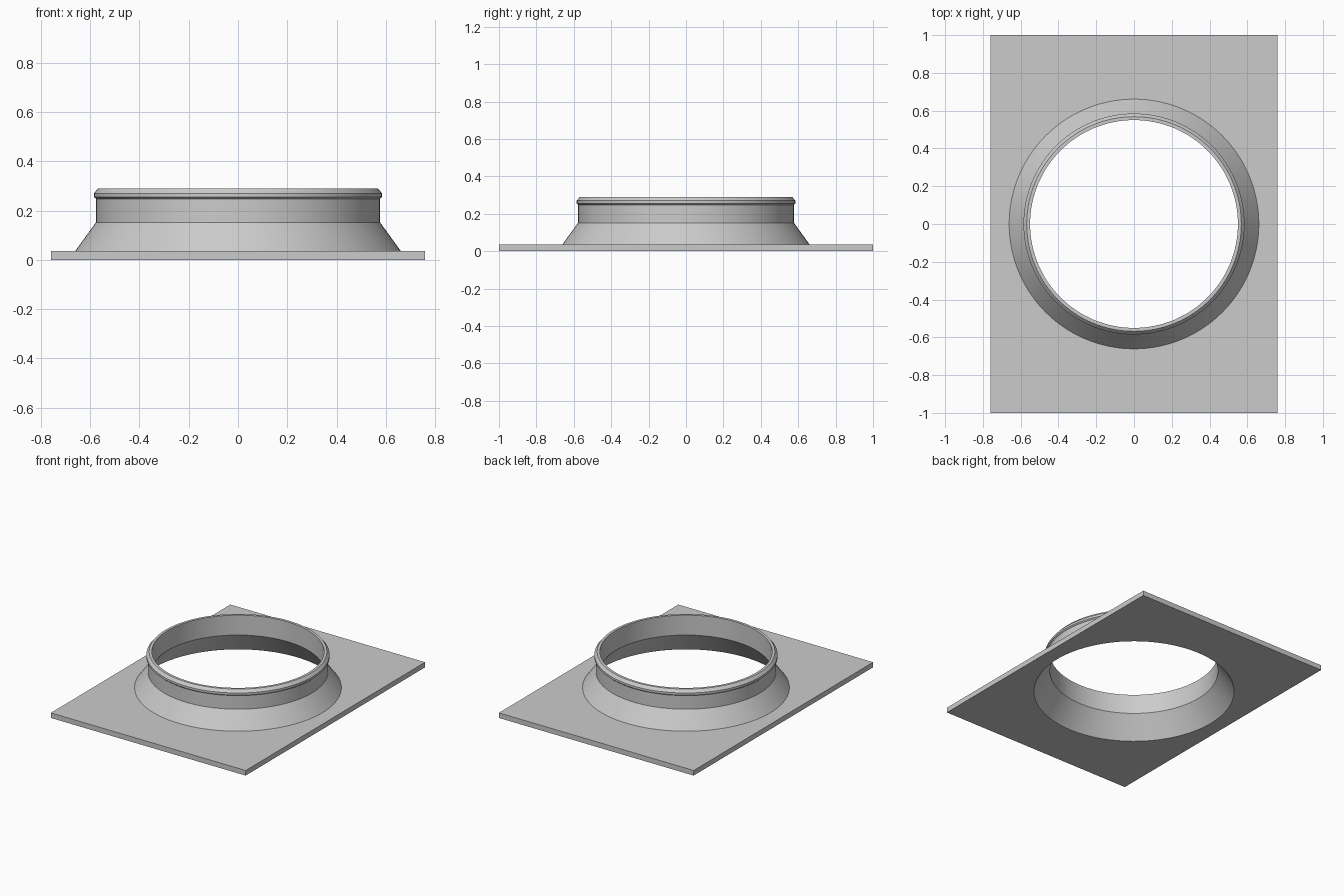
import bpy, bmesh
from math import cos, sin, tau, radians

SEGMENTS = 128
HALF_X, HALF_Y, THICK = 0.76, 1.0, 0.036
HOLE = 0.655

cube = bpy.data.objects.get("Cube")
if cube:
    bpy.data.objects.remove(cube, do_unlink=True)

metal = bpy.data.materials.new("light grey metal")
metal.use_nodes = True
metal.diffuse_color = (0.6, 0.6, 0.6, 1)
metal.node_tree.nodes["Principled BSDF"].inputs["Base Color"].default_value = (0.6, 0.6, 0.6, 1)


def circle(radius, z=0.0):
    return [(radius * cos(tau * i / SEGMENTS), radius * sin(tau * i / SEGMENTS), z)
            for i in range(SEGMENTS)]


def finish(name, bm):
    bmesh.ops.recalc_face_normals(bm, faces=bm.faces)
    mesh = bpy.data.meshes.new(name)
    bm.to_mesh(mesh)
    bm.free()
    mesh.materials.append(metal)
    obj = bpy.data.objects.new(name, mesh)
    bpy.context.collection.objects.link(obj)
    bpy.ops.object.select_all(action='DESELECT')
    obj.select_set(True)
    bpy.context.view_layer.objects.active = obj
    bpy.ops.object.shade_smooth_by_angle(angle=radians(15))
    return obj


# Flat rectangular base plate with a round opening
bm = bmesh.new()
corners = [(-HALF_X, -HALF_Y, 0), (HALF_X, -HALF_Y, 0), (HALF_X, HALF_Y, 0), (-HALF_X, HALF_Y, 0)]
for loop in (corners, circle(HOLE)):
    verts = [bm.verts.new(p) for p in loop]
    for a, b in zip(verts, verts[1:] + verts[:1]):
        bm.edges.new((a, b))
bmesh.ops.triangle_fill(bm, edges=bm.edges[:], use_beauty=True)
sheet = bmesh.ops.extrude_face_region(bm, geom=bm.faces[:], use_keep_orig=True)
top = [g for g in sheet["geom"] if isinstance(g, bmesh.types.BMVert)]
bmesh.ops.translate(bm, verts=top, vec=(0, 0, THICK))
finish("base_plate", bm)

# Hollow collar: flared skirt, straight neck, small bead and chamfered rim
profile = [(HOLE, 0), (0.55, 0.15), (0.55, 0.29), (0.568, 0.29), (0.585, 0.27),
           (0.585, 0.255), (0.577, 0.248), (0.577, 0.152), (0.661, THICK)]
bm = bmesh.new()
rings = [[bm.verts.new(p) for p in circle(r, z)] for r, z in profile]
for low, high in zip(rings, rings[1:] + rings[:1]):
    for i in range(SEGMENTS):
        j = (i + 1) % SEGMENTS
        bm.faces.new((low[i], low[j], high[j], high[i]))
finish("flared_collar", bm)
